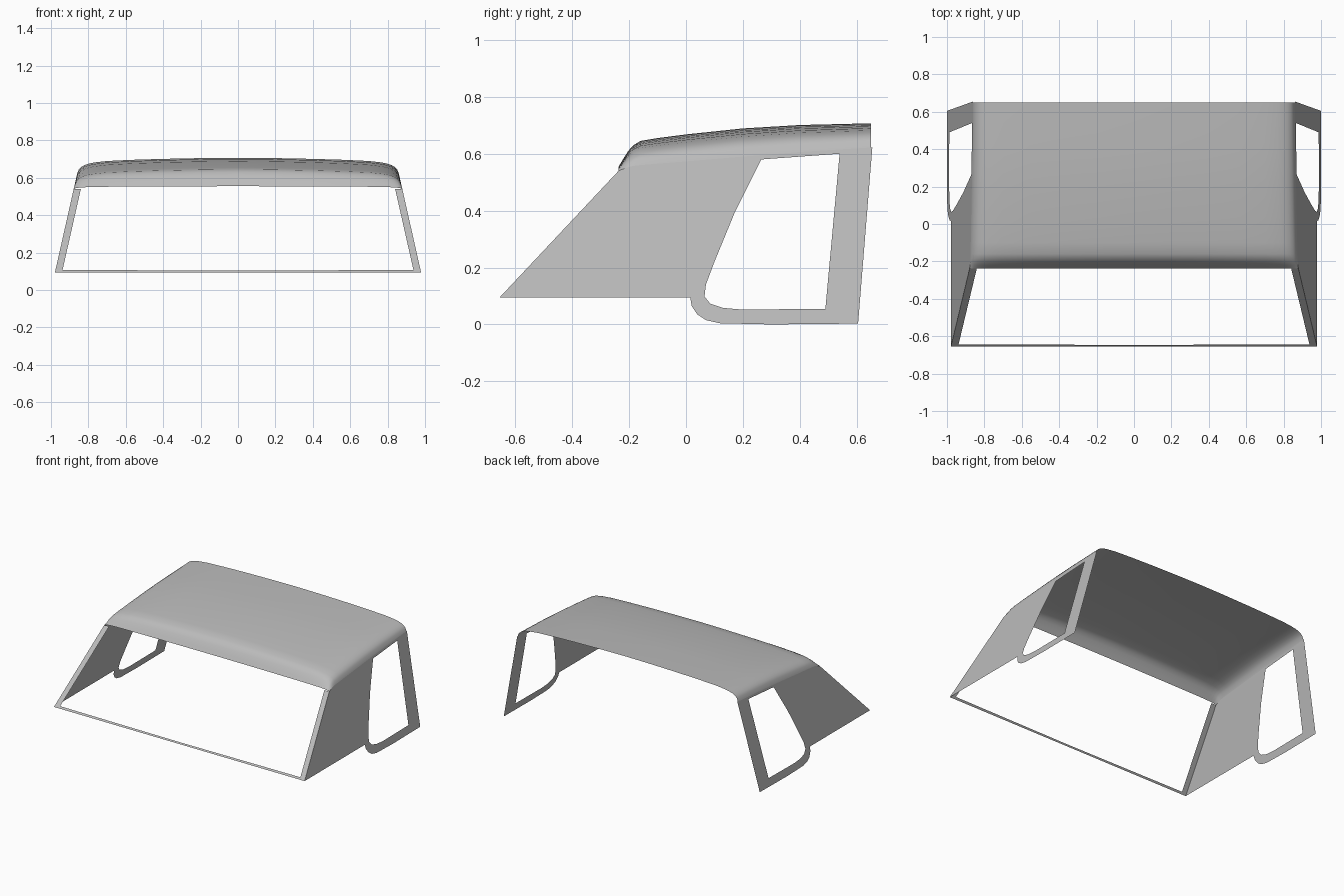
import bpy, bmesh, math
from mathutils import Vector

cube = bpy.data.objects.get("Cube")
if cube:
    bpy.data.objects.remove(cube)

grey = bpy.data.materials.new("body_grey")
grey.use_nodes = True
grey.diffuse_color = (0.5, 0.5, 0.5, 1)
grey.node_tree.nodes["Principled BSDF"].inputs["Base Color"].default_value = (0.5, 0.5, 0.5, 1)


def side_x(z):
    """Half width of the inward leaning cab side at height z."""
    return 1 - 0.225 * z


def finish(name, bm, outward, mirror=False, smooth=False):
    """Turn a sheet outward and make it an object."""
    outward = Vector(outward)
    bm.normal_update()
    for f in bm.faces:
        if f.normal.dot(outward) < 0:
            f.normal_flip()
    mesh = bpy.data.meshes.new(name)
    bm.to_mesh(mesh)
    bm.free()
    mesh.materials.append(grey)
    obj = bpy.data.objects.new(name, mesh)
    bpy.context.collection.objects.link(obj)
    if mirror:
        mod = obj.modifiers.new("Mirror", "MIRROR")
        mod.merge_threshold = 0.0005
    if smooth:
        bpy.ops.object.select_all(action="DESELECT")
        obj.select_set(True)
        bpy.context.view_layer.objects.active = obj
        bpy.ops.object.shade_smooth_by_angle(angle=math.radians(40))
    return obj


# Roof stations from front to rear: y, centre height, edge height
stations = [(-0.237, 0.555, 0.54), (-0.222, 0.58, 0.546), (-0.203, 0.61, 0.553),
            (-0.185, 0.63, 0.557), (-0.16, 0.645, 0.56), (-0.1, 0.655, 0.565),
            (0.0, 0.668, 0.573), (0.2, 0.689, 0.59), (0.4, 0.701, 0.606),
            (0.65, 0.707, 0.622)]
# Half cross-section: share of half width, share of crown height
section = [(1, 0), (0.99, 0.26), (0.975, 0.42), (0.953, 0.55), (0.925, 0.64),
           (0.89, 0.71), (0.81, 0.8), (0.65, 0.875), (0.47, 0.93), (0.23, 0.98), (0, 1)]

# Roof sheet, crowned and rolled down at the front
bm = bmesh.new()
full = section + [(-u, h) for u, h in reversed(section[:-1])]
rows = [[bm.verts.new((u * side_x(ze), y, ze + h * (zc - ze))) for u, h in full]
        for y, zc, ze in stations]
for a, b in zip(rows, rows[1:]):
    for i in range(len(full) - 1):
        bm.faces.new((a[i], a[i + 1], b[i + 1], b[i]))
finish("roof", bm, (0, -0.3, 1), smooth=True)

# Side panel with door window opening, outlined in y and z
outline = [(-0.655, 0.095), (0.015, 0.095), (0.02, 0.065), (0.04, 0.035),
           (0.07, 0.015), (0.12, 0.004), (0.3, 0.0), (0.605, 0.003), (0.655, 0.622)]
outline += [(y, ze) for y, zc, ze in reversed(stations)]
window = [(0.265, 0.58), (0.54, 0.6), (0.49, 0.055), (0.2, 0.052), (0.13, 0.058),
          (0.085, 0.073), (0.065, 0.098), (0.07, 0.14), (0.1, 0.22), (0.17, 0.39)]
bm = bmesh.new()
for loop in (outline, window):
    vs = [bm.verts.new((side_x(z), y, z)) for y, z in loop]
    for i, v in enumerate(vs):
        bm.edges.new((v, vs[i - 1]))
bmesh.ops.triangle_fill(bm, use_beauty=True, use_dissolve=False, edges=bm.edges[:],
                        normal=(1, 0, 0.225))
finish("side_panel", bm, (1, 0, 0.2), mirror=True)

# Windscreen frame: slanted pillar strip and thin bottom rail
def screen_point(x, z):
    t = (z - 0.095) / 0.445
    return (x, -0.655 + 0.418 * t, z)

bm = bmesh.new()
corners = [(side_x(0.095), 0.095), (side_x(0.54), 0.54), (0.84, 0.541), (0.938, 0.107)]
pillar = [bm.verts.new(screen_point(x, z)) for x, z in corners]
bm.faces.new(pillar)
mid_top = bm.verts.new(screen_point(0, 0.104))
mid_low = bm.verts.new(screen_point(0, 0.095))
bm.faces.new((pillar[0], pillar[3], mid_top, mid_low))
finish("windscreen_frame", bm, (0, -1, 1), mirror=True)
